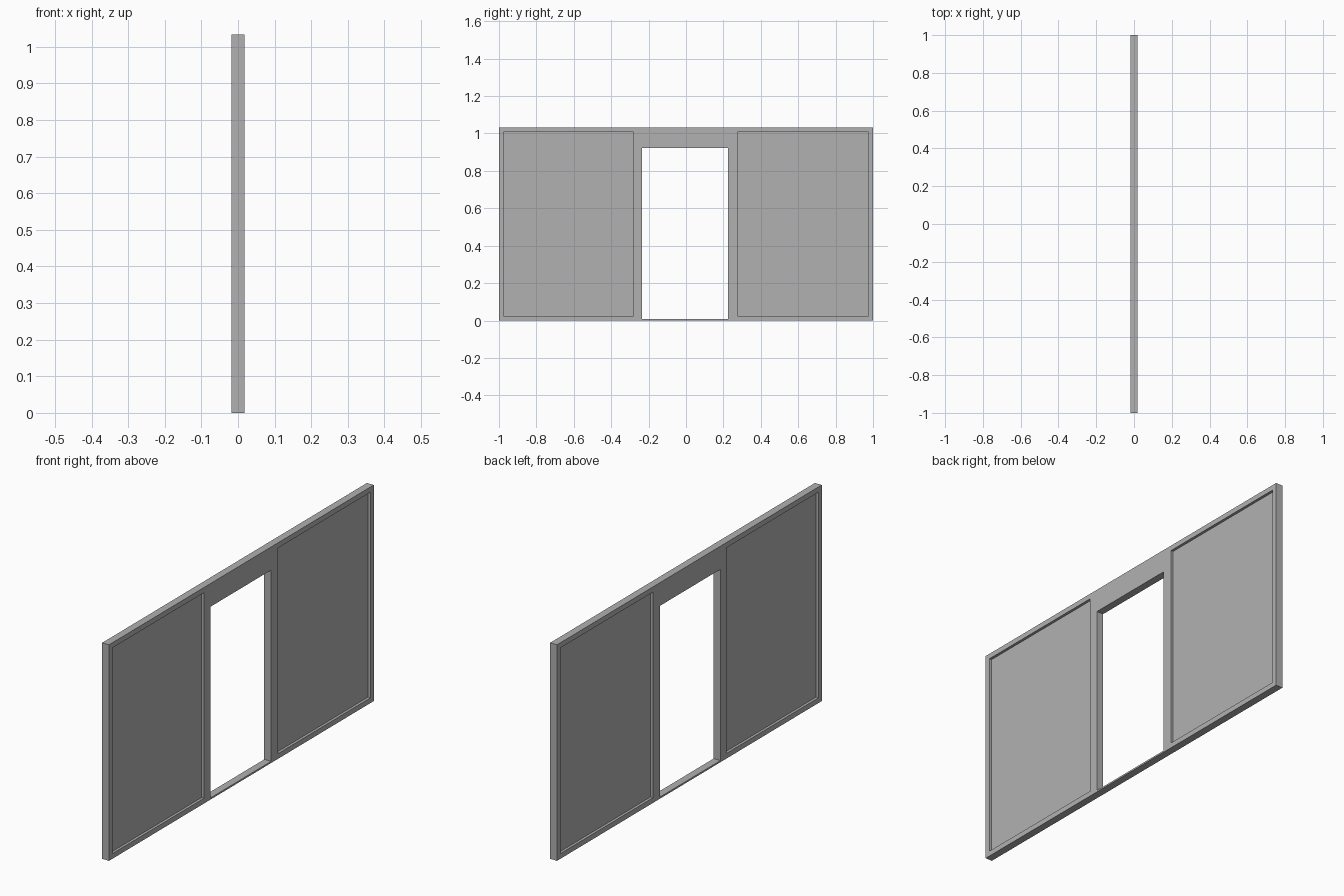
import bpy, bmesh

if "Cube" in bpy.data.objects:
    bpy.data.objects.remove(bpy.data.objects["Cube"])

T = 0.018     # half thickness of the wall
H = 1.033     # wall height

# Dark grey paint
paint = bpy.data.materials.new("dark_grey")
paint.diffuse_color = (0.44, 0.44, 0.44, 1)
paint.use_nodes = True
paint.node_tree.nodes["Principled BSDF"].inputs["Base Color"].default_value = paint.diffuse_color


def make_object(name, bm):
    bmesh.ops.recalc_face_normals(bm, faces=bm.faces)
    mesh = bpy.data.meshes.new(name)
    bm.to_mesh(mesh)
    bm.free()
    mesh.materials.append(paint)
    obj = bpy.data.objects.new(name, mesh)
    bpy.context.collection.objects.link(obj)
    return obj


def recessed_panel(name, y0, y1, border=0.025):
    # Slab with a narrow raised border around a sunken field on both sides
    bm = bmesh.new()
    for v in bmesh.ops.create_cube(bm, size=1)["verts"]:
        v.co = (v.co.x * 2 * T,
                y0 if v.co.y < 0 else y1,
                0 if v.co.z < 0 else H)
    bm.normal_update()
    sides = [f for f in bm.faces if abs(f.normal.x) > 0.9]
    bmesh.ops.inset_individual(bm, faces=sides, thickness=border, use_even_offset=True)
    # Straight-walled recess
    fields = bmesh.ops.extrude_discrete_faces(bm, faces=sides)["faces"]
    for f in fields:
        for v in f.verts:
            v.co.x *= 0.3
    return make_object(name, bm)


def doorway(name, outer, inner):
    # Rectangular ring: jambs, header and thin threshold
    bm = bmesh.new()
    rings = []
    for y0, y1, z0, z1 in (outer, inner):
        corners = ((y0, z0), (y1, z0), (y1, z1), (y0, z1))
        rings.append([bm.verts.new((-T, y, z)) for y, z in corners])
    out, inn = rings
    faces = []
    for i in range(4):
        j = (i + 1) % 4
        faces.append(bm.faces.new((out[i], out[j], inn[j], inn[i])))
    # Extrude a copy so the first side stays closed
    result = bmesh.ops.extrude_face_region(bm, geom=faces, use_keep_orig=True)
    moved = [g for g in result["geom"] if isinstance(g, bmesh.types.BMVert)]
    bmesh.ops.translate(bm, vec=(2 * T, 0, 0), verts=moved)
    return make_object(name, bm)


# Wall panels either side of the doorway
recessed_panel("left_wall_panel", -1.0, -0.257)
recessed_panel("right_wall_panel", 0.25, 1.0)

# Door frame between them
doorway("door_frame", (-0.257, 0.25, 0, H), (-0.234, 0.224, 0.008, 0.922))
